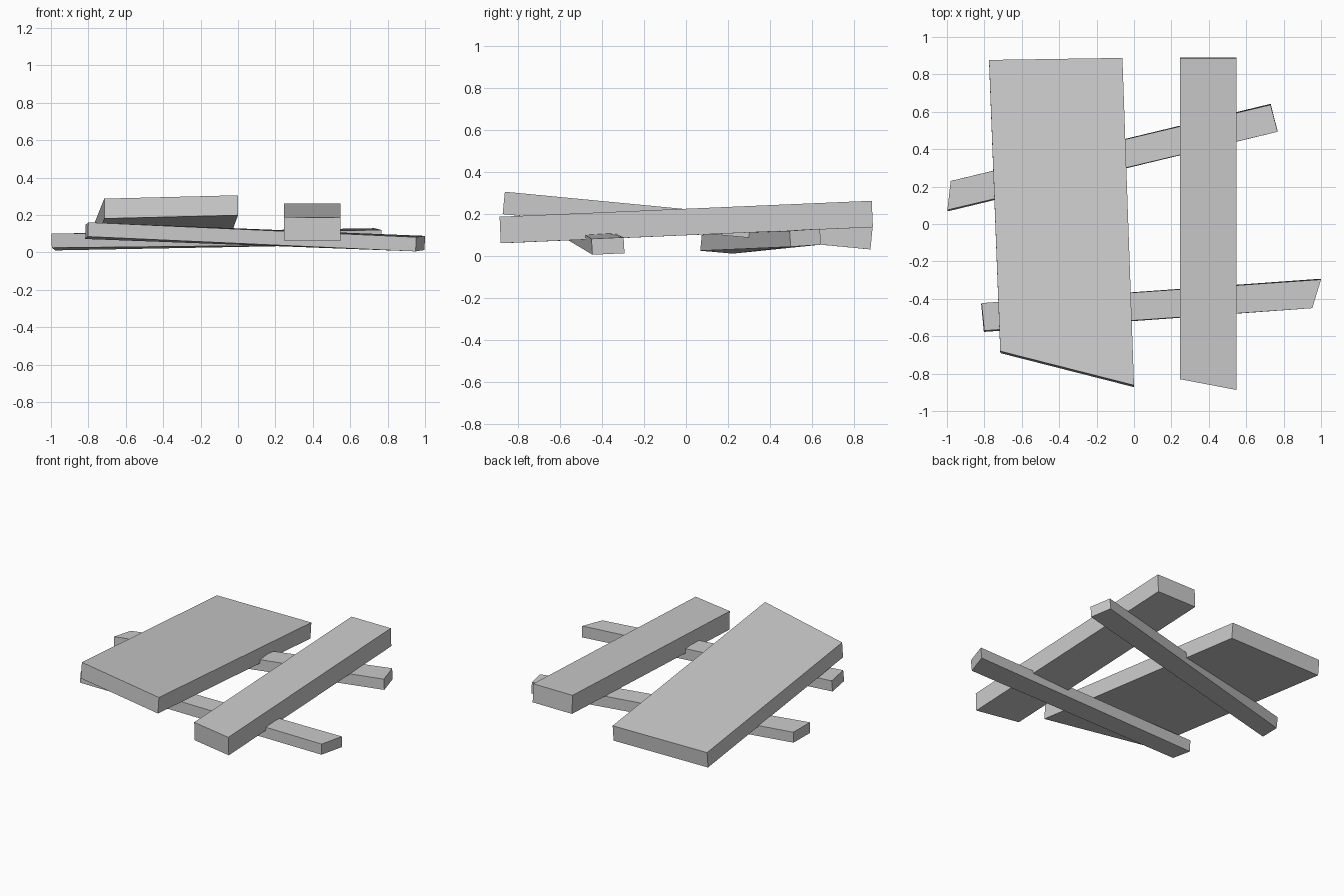
import bpy
import bmesh
from mathutils import Vector

cube = bpy.data.objects.get("Cube")
if cube:
    bpy.data.objects.remove(cube, do_unlink=True)

# One plain grey for all the boards
grey = bpy.data.materials.new("board grey")
grey.use_nodes = True
colour = (0.6, 0.6, 0.6, 1)
grey.diffuse_color = colour
grey.node_tree.nodes["Principled BSDF"].inputs["Base Color"].default_value = colour


def board(name, corners, thickness):
    """Slab hung below four top corners, listed counter-clockwise from front left."""
    top = [Vector(c) for c in corners]
    bm = bmesh.new()
    upper, lower = [], []
    for i, p in enumerate(top):
        normal = (top[(i + 1) % 4] - p).cross(top[i - 1] - p).normalized()
        upper.append(bm.verts.new(p))
        lower.append(bm.verts.new(p - normal * thickness))
    bm.faces.new(upper)
    bm.faces.new(lower[::-1])
    for i in range(4):
        j = (i + 1) % 4
        bm.faces.new((lower[i], lower[j], upper[j], upper[i]))
    bmesh.ops.recalc_face_normals(bm, faces=bm.faces)
    mesh = bpy.data.meshes.new(name)
    bm.to_mesh(mesh)
    bm.free()
    mesh.materials.append(grey)
    obj = bpy.data.objects.new(name, mesh)
    bpy.context.collection.objects.link(obj)
    return obj


# Two warped cross slats lying on the ground
board("front_slat", [(-0.80, -0.57, 0.16), (0.953, -0.45, 0.081),
                     (1.0, -0.297, 0.088), (-0.815, -0.423, 0.147)], 0.076)
board("back_slat", [(-0.998, 0.075, 0.10), (0.768, 0.493, 0.119),
                    (0.73, 0.637, 0.129), (-0.98, 0.23, 0.086)], 0.076)

# Two tilted planks resting on the slats
board("wide_plank", [(-0.715, -0.68, 0.287), (0.0, -0.862, 0.305),
                     (-0.062, 0.888, 0.137), (-0.775, 0.877, 0.138)], 0.107)
board("narrow_plank", [(0.247, -0.83, 0.188), (0.547, -0.887, 0.186),
                       (0.547, 0.884, 0.262), (0.247, 0.884, 0.262)], 0.126)
